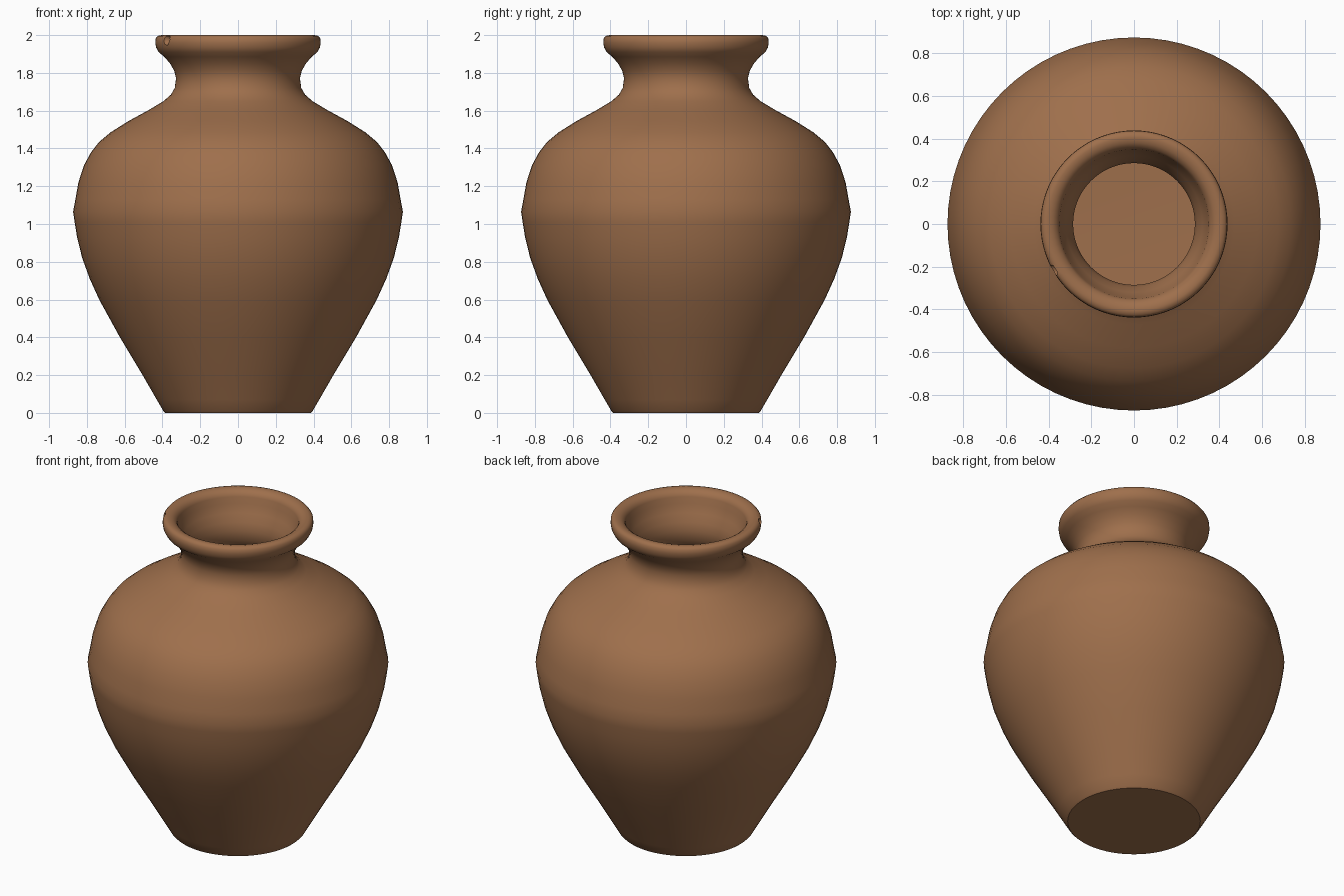
import bpy, bmesh, math

if "Cube" in bpy.data.objects:
    bpy.data.objects.remove(bpy.data.objects["Cube"])

SEGMENTS = 72

clay = bpy.data.materials.new("brown clay")
clay.diffuse_color = (0.345, 0.16, 0.072, 1)
clay.use_nodes = True
clay.node_tree.nodes["Principled BSDF"].inputs["Base Color"].default_value = clay.diffuse_color

# Profile (radius, height): outside going up, over the rim, down the inside
outer = [(0.0, 0.0), (0.385, 0.0), (0.395, 0.01), (0.43, 0.07), (0.505, 0.2),
         (0.625, 0.4), (0.735, 0.6), (0.785, 0.71), (0.825, 0.82),
         (0.852, 0.93), (0.865, 1.01), (0.873, 1.065), (0.861, 1.13),
         (0.845, 1.22), (0.816, 1.31), (0.778, 1.38), (0.735, 1.435),
         (0.675, 1.485), (0.58, 1.545), (0.47, 1.605), (0.395, 1.65),
         (0.355, 1.685), (0.335, 1.72), (0.328, 1.77), (0.337, 1.81),
         (0.36, 1.85), (0.39, 1.885), (0.42, 1.91), (0.434, 1.935),
         (0.438, 1.96), (0.436, 1.982), (0.425, 1.996)]
inner = [(0.405, 2.0), (0.38, 1.994), (0.36, 1.98), (0.35, 1.96),
         (0.343, 1.92), (0.32, 1.87), (0.297, 1.82), (0.285, 1.77),
         (0.29, 1.71), (0.33, 1.64), (0.43, 1.575), (0.55, 1.508),
         (0.65, 1.445), (0.735, 1.355), (0.797, 1.23), (0.828, 1.07),
         (0.81, 0.94), (0.745, 0.72), (0.585, 0.4), (0.41, 0.1),
         (0.37, 0.06), (0.0, 0.05)]

# Vase body: profile spun round the z axis
bm = bmesh.new()
verts = [bm.verts.new((r, 0, z)) for r, z in outer + inner]
edges = [bm.edges.new(pair) for pair in zip(verts, verts[1:])]
bmesh.ops.spin(bm, geom=verts + edges, axis=(0, 0, 1), cent=(0, 0, 0),
               angle=math.tau, steps=SEGMENTS, use_merge=True)
bmesh.ops.remove_doubles(bm, verts=bm.verts, dist=0.0005)
bmesh.ops.recalc_face_normals(bm, faces=bm.faces)
mesh = bpy.data.meshes.new("vase")
bm.to_mesh(mesh)
bm.free()
mesh.materials.append(clay)
vase = bpy.data.objects.new("vase", mesh)
bpy.context.collection.objects.link(vase)

# Small chip knocked out of the rim's outer edge
a = math.radians(210)
bpy.ops.mesh.primitive_ico_sphere_add(
    subdivisions=1, radius=0.035,
    location=(0.442 * math.cos(a), 0.442 * math.sin(a), 1.975),
    rotation=(0.3, 0.5, a))
cutter = bpy.context.object
cutter.name = "rim_chip_cutter"
cutter.hide_render = True
cutter.data.materials.append(clay)

bpy.ops.object.select_all(action='DESELECT')
vase.select_set(True)
bpy.context.view_layer.objects.active = vase
mod = vase.modifiers.new("rim chip", 'BOOLEAN')
mod.operation = 'DIFFERENCE'
mod.solver = 'EXACT'
mod.object = cutter
bpy.ops.object.modifier_apply(modifier=mod.name)
bpy.data.objects.remove(cutter)
bpy.ops.object.shade_smooth_by_angle(angle=math.radians(42))
